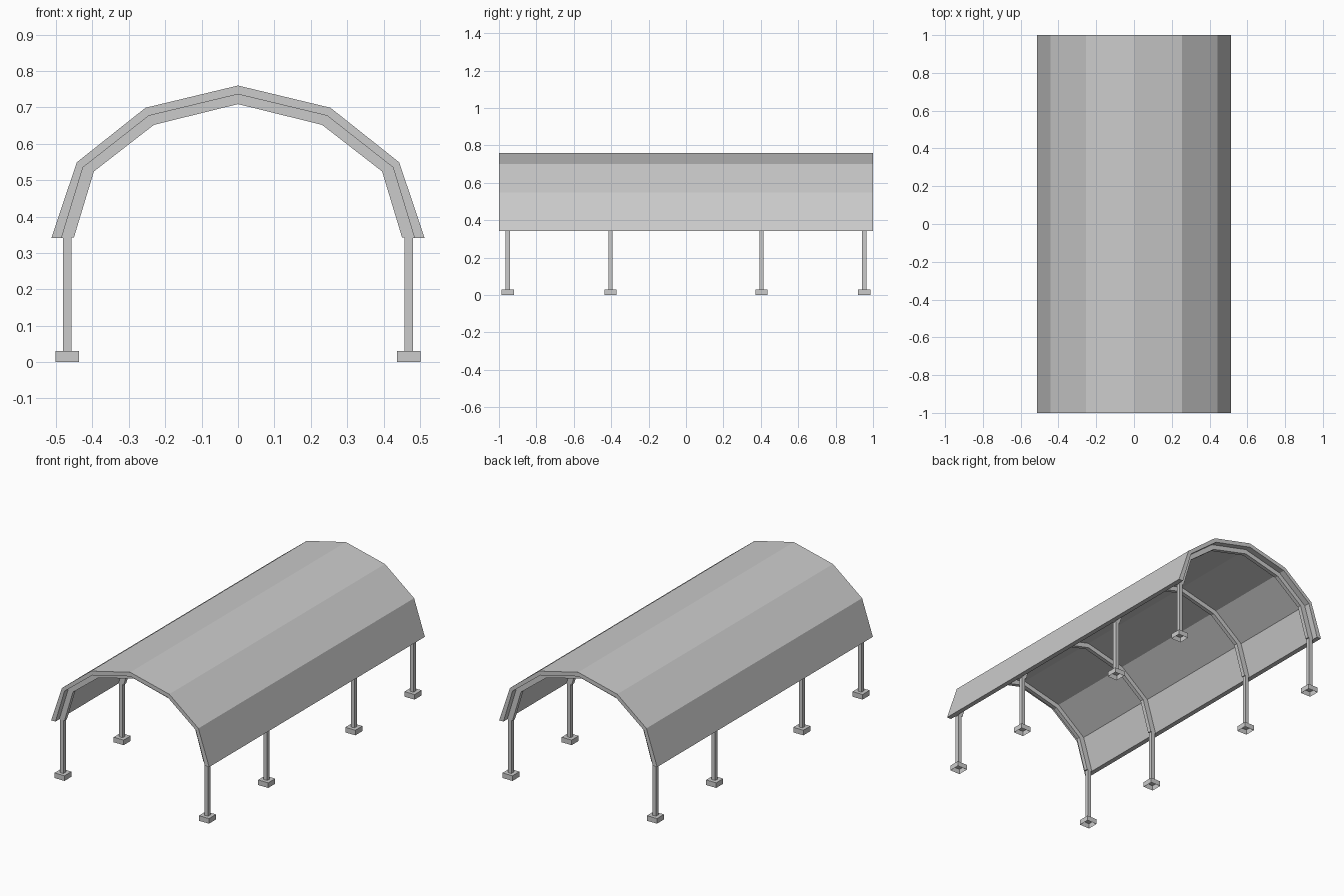
import bpy, bmesh

if "Cube" in bpy.data.objects:
    bpy.data.objects.remove(bpy.data.objects["Cube"])

# half profiles from eave to ridge (x, z)
OUTER = [(0.513, 0.341), (0.443, 0.549), (0.254, 0.699), (0.0, 0.760)]
MIDDLE = [(0.485, 0.341), (0.426, 0.535), (0.245, 0.677), (0.0, 0.736)]
INNER = [(0.451, 0.342), (0.396, 0.524), (0.231, 0.652), (0.0, 0.709)]
FRAME_Y = (-0.953, -0.404, 0.404, 0.953)
POST_X = 0.469


def full(half):
    return half + [(-x, z) for x, z in reversed(half[:-1])]


def finish(name, bm):
    bmesh.ops.recalc_face_normals(bm, faces=bm.faces)
    mesh = bpy.data.meshes.new(name)
    bm.to_mesh(mesh)
    bm.free()
    obj = bpy.data.objects.new(name, mesh)
    bpy.context.collection.objects.link(obj)
    return obj


def arch(name, outer, inner, y0, y1):
    """Faceted arch band between two profiles, extruded along y."""
    bm = bmesh.new()
    rings = []
    for o, i in zip(full(outer), full(inner)):
        rings.append([bm.verts.new((p[0], y, p[1]))
                      for p, y in ((o, y0), (o, y1), (i, y1), (i, y0))])
    for a, b in zip(rings, rings[1:]):
        for k in range(4):
            n = (k + 1) % 4
            bm.faces.new((a[k], a[n], b[n], b[k]))
    bm.faces.new(rings[0])
    bm.faces.new(rings[-1])
    return finish(name, bm)


def box(name, center, size, open_bottom=False):
    bm = bmesh.new()
    bmesh.ops.create_cube(bm, size=1)
    for v in bm.verts:
        v.co = [c + p * s for c, p, s in zip(center, v.co, size)]
    if open_bottom:
        low = [f for f in bm.faces if all(v.co.z < center[2] for v in f.verts)]
        bmesh.ops.delete(bm, geom=low, context='FACES_ONLY')
    return finish(name, bm)


# Curved roof shell
arch("roof", OUTER, MIDDLE, -1.0, 1.0)

# Four frames: arched rib, two posts, two hollow feet
for n, y in enumerate(FRAME_Y, 1):
    arch(f"rib_{n}", MIDDLE, INNER, y - 0.0115, y + 0.0115)
    for side, s in (("left", -1), ("right", 1)):
        box(f"post_{side}_{n}", (s * POST_X, y, 0.1865), (0.023, 0.023, 0.313))
        box(f"foot_{side}_{n}", (s * POST_X, y, 0.015), (0.065, 0.065, 0.03), True)
